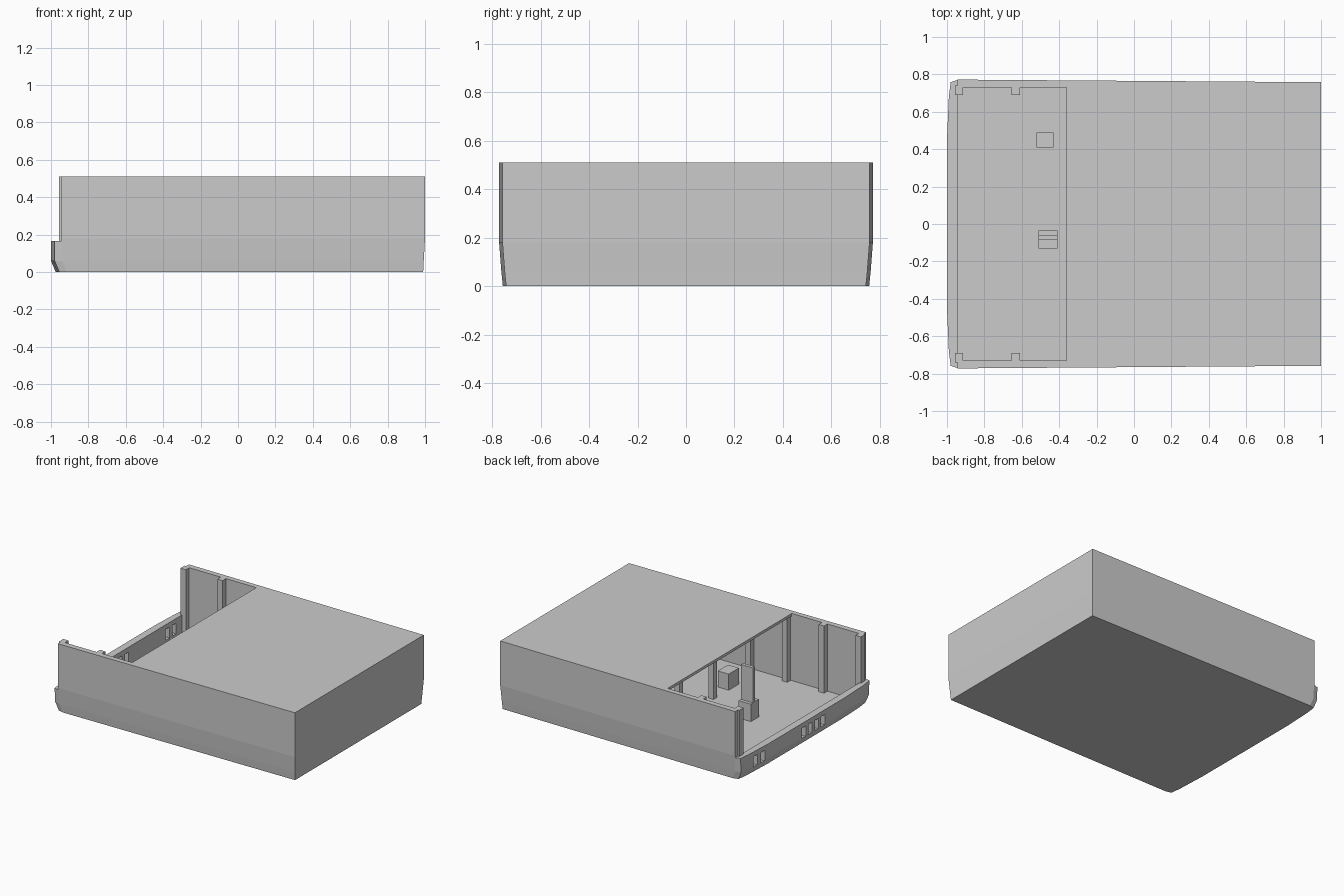
import bpy, bmesh

cube = bpy.data.objects.get("Cube")
if cube:
    bpy.data.objects.remove(cube)

grey = bpy.data.materials.new("plain_grey")
grey.use_nodes = True
colour = (0.6, 0.6, 0.6, 1)
grey.diffuse_color = colour
grey.node_tree.nodes["Principled BSDF"].inputs["Base Color"].default_value = colour

FLOOR, SILL, ROOF = 0.01, 0.165, 0.51
MOUTH, WALL = -0.945, 0.73


def make(name, bm):
    mesh = bpy.data.meshes.new(name)
    bmesh.ops.recalc_face_normals(bm, faces=bm.faces)
    bm.to_mesh(mesh)
    bm.free()
    mesh.materials.append(grey)
    obj = bpy.data.objects.new(name, mesh)
    bpy.context.collection.objects.link(obj)
    return obj


def box(name, x, y, z):
    """Box from (low, high) pairs along each axis."""
    bm = bmesh.new()
    bmesh.ops.create_cube(bm, size=1)
    for v in bm.verts:
        for i, (low, high) in enumerate((x, y, z)):
            v.co[i] = low + (v.co[i] + 0.5) * (high - low)
    return make(name, bm)


# Outer shell: bowed outline lofted upward, tucked in at the base
half = [(1.0, 0.758), (-0.94, 0.772), (-0.98, 0.76), (-0.99, 0.68), (-1.0, 0.45)]
outline = half + [(x, -y) for x, y in reversed(half)]
bm = bmesh.new()
rings = []
for z, front, back, side in ((0, 0.975, 0.99, 0.98), (0.06, 1, 0.993, 0.988),
                             (0.18, 1, 1, 1), (ROOF, 1, 1, 1)):
    rings.append([bm.verts.new((x * (back if x > 0 else front), y * side, z))
                  for x, y in outline])
for low, high in zip(rings, rings[1:]):
    for i in range(len(low)):
        j = (i + 1) % len(low)
        bm.faces.new((low[i], low[j], high[j], high[i]))
bm.faces.new(rings[0])
bm.faces.new(rings[-1])
shell = make("shell", bm)

# Hollow interior, open mouth, lowered sill and slots in the front wall
cutters = [
    box("interior_cutter", (MOUTH, 0.965), (-WALL, WALL), (FLOOR, ROOF - 0.02)),
    box("opening_cutter", (MOUTH, -0.36), (-WALL, WALL), (0.3, 0.7)),
    box("mouth_cutter", (-1.2, MOUTH), (-1, 1), (SILL, 0.7)),
]
for y in (0.6, 0.52, 0.04, -0.035, -0.11, -0.185):
    cutters.append(box("slot_cutter", (-1.2, -0.9), (y - 0.022, y + 0.022), (0.05, 0.13)))
bpy.context.view_layer.objects.active = shell
for cutter in cutters:
    cutter.hide_render = True
    mod = shell.modifiers.new("cut", 'BOOLEAN')
    mod.operation = 'DIFFERENCE'
    mod.solver = 'EXACT'
    mod.object = cutter
    bpy.ops.object.modifier_apply(modifier=mod.name)
    bpy.data.objects.remove(cutter)

# Ribs along both side walls
for name, s in (("left_rib", 1), ("right_rib", -1)):
    for i in range(7):
        x = -0.935 + i * 0.303
        top = ROOF if i < 2 else ROOF - 0.02
        box(name, (x - 0.022, x + 0.022), sorted((s * 0.69, s * (WALL + 0.01))), (FLOOR, top))

# Roof posts
for y in (-0.2, 0.2):
    box("roof_post", (-0.1, -0.06), (y - 0.02, y + 0.02), (FLOOR, ROOF - 0.02))

# Crates and the seat with its upright back
box("crate", (-0.52, -0.43), (0.41, 0.49), (FLOOR, 0.13))
box("crate", (-0.10, -0.01), (-0.48, -0.36), (FLOOR, 0.13))
box("seat", (-0.51, -0.41), (-0.13, -0.035), (FLOOR, 0.14))
box("seat_back", (-0.51, -0.41), (-0.085, -0.06), (0.14, 0.40))
